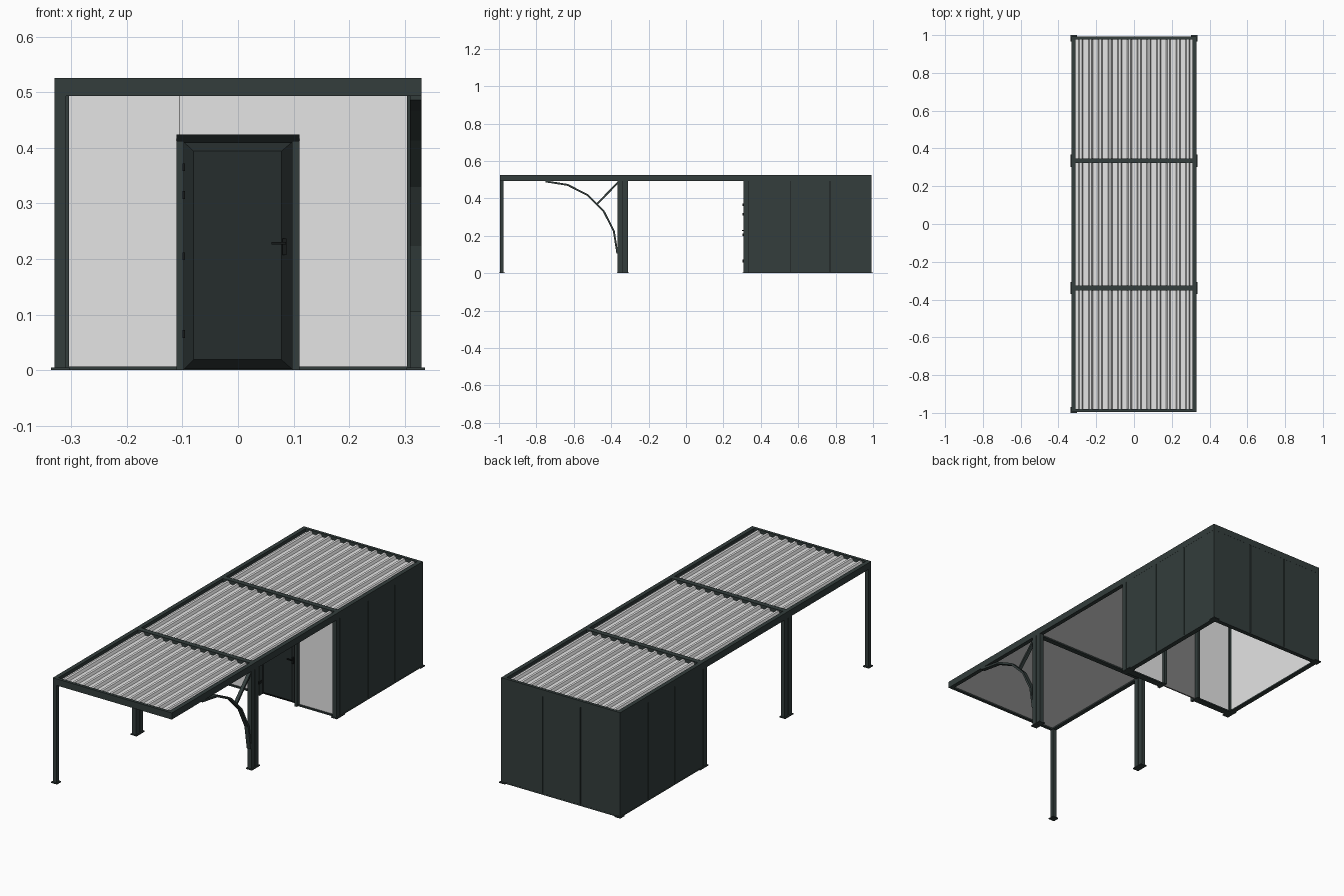
import bpy, bmesh, math

cube = bpy.data.objects.get("Cube")
if cube:
    bpy.data.objects.remove(cube, do_unlink=True)


def material(name, r, g, b):
    m = bpy.data.materials.new(name)
    m.use_nodes = True
    m.diffuse_color = (r, g, b, 1)
    m.node_tree.nodes["Principled BSDF"].inputs["Base Color"].default_value = (r, g, b, 1)
    return m


FRAME = material("anthracite", .033, .047, .045)
DOOR = material("dark door", .019, .026, .026)
BLACK = material("black", .008, .01, .01)
LIGHT = material("light grey", .78, .78, .78)
INNER = material("mid grey", .21, .21, .21)


def finish(name, bm, mat):
    bmesh.ops.recalc_face_normals(bm, faces=bm.faces)
    me = bpy.data.meshes.new(name)
    bm.to_mesh(me)
    bm.free()
    me.materials.append(mat)
    ob = bpy.data.objects.new(name, me)
    bpy.context.collection.objects.link(ob)
    return ob


def prism(name, pts, axis, a, b, mat):
    """Extrude a profile: xz points along y, or yz points along x."""
    bm = bmesh.new()
    place = (lambda p, t: (p[0], t, p[1])) if axis == "y" else (lambda p, t: (t, p[0], p[1]))
    lo = [bm.verts.new(place(p, a)) for p in pts]
    hi = [bm.verts.new(place(p, b)) for p in pts]
    bm.faces.new(lo)
    bm.faces.new(hi[::-1])
    for i in range(len(pts)):
        j = (i + 1) % len(pts)
        bm.faces.new((lo[i], lo[j], hi[j], hi[i]))
    return finish(name, bm, mat)


def box(name, x, y, z, mat):
    pts = [(x[0], z[0]), (x[1], z[0]), (x[1], z[1]), (x[0], z[1])]
    return prism(name, pts, "y", y[0], y[1], mat)


X, FRONT, BACK = .33, -.995, .992
IN = .309
TOP, UNDER = .526, .493
MID = (-.338, .335)

# Roof frame
for s, side in ((-1, "right"), (1, "left")):
    box(side + "_roof_beam", sorted((s * IN, s * X)), (FRONT, BACK), (UNDER, TOP), FRAME)
for name, y0, y1 in (("front", FRONT, FRONT + .015), ("back", BACK - .015, BACK),
                     ("front_middle", MID[0] - .013, MID[0] + .013),
                     ("back_middle", MID[1] - .013, MID[1] + .013)):
    box(name + "_cross_beam", (-IN, IN), (y0, y1), (UNDER, TOP), FRAME)

# Ribbed roof sheets, flat underneath
PITCH, LOW, HIGH = .0515, .509, .522
profile = [(-IN, .5), (-IN, LOW)]
for i in range(12):
    c = PITCH * (i - 5.5) + .002
    profile += [(c - .012, LOW), (c - .006, HIGH), (c + .006, HIGH), (c + .012, LOW)]
profile += [(IN, LOW), (IN, .5)]
edges = [FRONT + .015, MID[0], MID[1], BACK - .015]
for name, y0, y1 in zip(("front", "middle", "back"), edges, edges[1:]):
    prism(name + "_roof_sheet", profile, "y", y0 + .012 * (name != "front"),
          y1 - .012 * (name != "back"), LIGHT)

# Double posts with base plates
for s, side in ((-1, "right"), (1, "left")):
    xs = sorted((s * IN, s * X))
    wide = sorted((s * (IN - .006), s * (X + .006)))
    for c, row in zip(MID, ("front", "back")):
        label = side + "_" + row
        box(label + "_post_a", xs, (c - .028, c - .002), (0, UNDER), FRAME)
        box(label + "_post_b", xs, (c + .002, c + .028), (0, UNDER), FRAME)
        box(label + "_post_web", sorted((s * (IN + .005), s * (X - .005))),
            (c - .002, c + .002), (0, UNDER), BLACK)
        box(label + "_base_plate", wide, (c - .032, c + .032), (0, .005), FRAME)
    box(side + "_corner_plate", wide, (.965, 1), (0, .005), FRAME)
box("front_post", (-X, -IN), (FRONT, FRONT + .02), (0, UNDER), FRAME)
box("front_post_plate", (-X - .006, -IN + .006), (-1, -.968), (0, .005), FRAME)

# Curved brace and strut under the open front corner
cy, cz = -.752, .106
ring = [[(cy + r * math.cos(math.radians(a)), cz + r * math.sin(math.radians(a)))
         for a in range(0, 91, 18)] for r in (.390, .380)]
prism("curved_brace", ring[0] + ring[1][::-1], "x", IN, X, FRAME)
prism("brace_strut", [(-.482, .371), (-.475, .364), (-.362, .479), (-.362, .493)],
      "x", IN + .002, X - .002, FRAME)

# Shed side walls: outer panels with grooves, core and light lining
GAP, SILL = .0025, .007
cuts = [MID[1] + .028, .56, .77, BACK]
for s, side in ((-1, "right"), (1, "left")):
    for i in range(3):
        box(f"{side}_wall_panel_{i + 1}", sorted((s * .321, s * .3295)),
            (cuts[i] + GAP * (i > 0), cuts[i + 1] - GAP * (i < 2)), (SILL, UNDER), FRAME)
    box(side + "_wall_core", sorted((s * .314, s * .323)), (cuts[0], BACK - .012), (SILL, UNDER), BLACK)
    box(side + "_wall_lining", sorted((s * .307, s * .314)), (cuts[0], BACK - .014), (SILL, .5), LIGHT)
    box(side + "_wall_sill", sorted((s * .306, s * X)), (cuts[0], BACK), (0, SILL), FRAME)

# Shed back wall
cuts = [-.321, -.11, .1, .321]
for i in range(3):
    box(f"back_wall_panel_{i + 1}", (cuts[i] + GAP * (i > 0), cuts[i + 1] - GAP * (i < 2)),
        (BACK - .0085, BACK - .0005), (SILL, UNDER), FRAME)
box("back_wall_core", (-.32, .32), (BACK - .015, BACK - .007), (SILL, UNDER), BLACK)
box("back_wall_lining", (-.307, .307), (BACK - .022, BACK - .015), (SILL, .5), LIGHT)
box("back_wall_sill", (-X, X), (BACK - .022, BACK), (0, SILL), FRAME)

# Shed front wall around the door
WY = (.327, .345)
DW, DH = .111, .424
box("front_wall_right", (-.305, -DW), WY, (SILL, UNDER), LIGHT)
box("front_wall_left", (DW, .305), WY, (SILL, UNDER), LIGHT)
box("front_wall_over_door", (-DW, DW), WY, (DH, UNDER), LIGHT)
box("front_wall_seam", (-.1065, -.1045), (WY[0] - .001, WY[0] + .001), (DH, UNDER), INNER)
for s, side in ((-1, "right"), (1, "left")):
    box(side + "_front_wall_sill", sorted((s * DW, s * IN)), (.318, .352), (0, SILL), FRAME)
    box(side + "_front_wall_trim", sorted((s * .304, s * .3095)), (.318, .352), (SILL, UNDER), FRAME)
    box(side + "_door_jamb", sorted((s * .097, s * DW)), (.308, .362), (0, DH - .012), FRAME)
prism("door_lintel", [(.308, DH), (.362, DH), (.362, DH - .014), (.325, DH - .014)],
      "x", -DW, DW, FRAME)

# Door leaf with a sloped border
bm = bmesh.new()
outer = [bm.verts.new((x, .333, z)) for x, z in ((-.097, .002), (.097, .002), (.097, .41), (-.097, .41))]
inner = [bm.verts.new((x, .316, z)) for x, z in ((-.08, .019), (.078, .019), (.078, .394), (-.08, .394))]
bm.faces.new(inner)
bm.faces.new(outer[::-1])
for i in range(4):
    j = (i + 1) % 4
    bm.faces.new((outer[i], outer[j], inner[j], inner[i]))
finish("door_leaf", bm, DOOR)
box("door_inner_face", (-.097, .097), (.333, .34), (.002, .41), INNER)

# Door fittings
box("handle_plate", (.08, .087), (.310, .325), (.207, .237), BLACK)
box("handle_lever", (.06, .086), (.300, .305), (.226, .231), BLACK)
box("handle_stem", (.081, .086), (.302, .312), (.226, .231), BLACK)
for i, z in enumerate((.065, .205, .315, .365)):
    box(f"hinge_{i + 1}", (-.1, -.095), (.303, .325), (z - .007, z + .007), BLACK)
